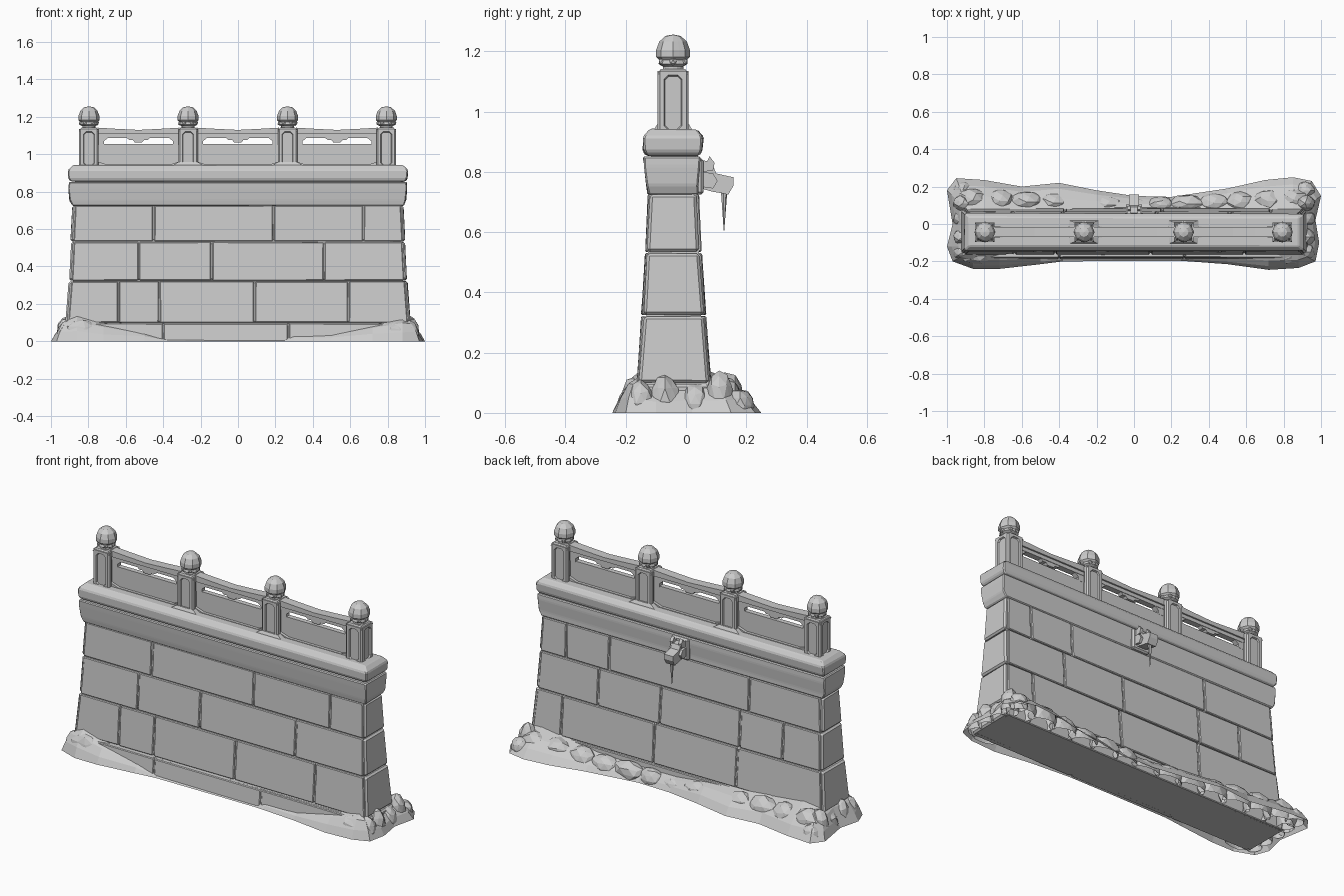
import bpy, bmesh, math, random
from mathutils import Vector, Matrix

random.seed(4)
if "Cube" in bpy.data.objects:
    bpy.data.objects.remove(bpy.data.objects["Cube"])

stone = bpy.data.materials.new("pale grey stone")
stone.use_nodes = True
stone.diffuse_color = (0.6, 0.6, 0.6, 1)
stone.node_tree.nodes["Principled BSDF"].inputs["Base Color"].default_value = (0.6, 0.6, 0.6, 1)

AXIS_Y = -0.043  # centre line of the balustrade


def finish(name, bm, closed=True, smooth=False):
    if closed:
        bmesh.ops.recalc_face_normals(bm, faces=bm.faces)
    mesh = bpy.data.meshes.new(name)
    bm.to_mesh(mesh)
    bm.free()
    mesh.materials.append(stone)
    if smooth:
        mesh.shade_smooth()
    obj = bpy.data.objects.new(name, mesh)
    bpy.context.collection.objects.link(obj)
    return obj


def bridge(bm, low, high):
    n = len(low)
    for i in range(n):
        j = (i + 1) % n
        bm.faces.new((low[i], low[j], high[j], high[i]))


def stack(name, sections, bevel=0.0, jitter=0.0):
    """Loft rectangles (z, x0, x1, y0, y1) into one closed block."""
    bm = bmesh.new()
    rings = []
    for z, x0, x1, y0, y1 in sections:
        corners = ((x0, y0), (x1, y0), (x1, y1), (x0, y1))
        rings.append([bm.verts.new((x + random.uniform(-jitter, jitter),
                                    y + random.uniform(-jitter, jitter),
                                    z + random.uniform(-jitter, jitter) * 0.6)) for x, y in corners])
    for low, high in zip(rings, rings[1:]):
        bridge(bm, low, high)
    bm.faces.new(rings[0][::-1])
    bm.faces.new(rings[-1])
    if bevel:
        bmesh.ops.bevel(bm, geom=bm.edges[:], offset=bevel, segments=1, affect='EDGES')
    return finish(name, bm)


def prism(name, outline, plane, start, end):
    """Extrude an outline: plane 'xz' runs along y, plane 'yz' runs along x."""
    bm = bmesh.new()
    place = (lambda a, b, d: (a, d, b)) if plane == 'xz' else (lambda a, b, d: (d, a, b))
    low, high = ([bm.verts.new(place(a, b, d)) for a, b in outline] for d in (start, end))
    bridge(bm, low, high)
    bm.faces.new(low[::-1])
    bm.faces.new(high)
    return finish(name, bm)


# Wall courses: z0, z1, half lengths, front y, back y, then front and back joints
courses = [
    (0.0, 0.095, 0.925, 0.925, -0.188, -0.18, 0.09, 0.085, (-0.4, 0.27), ()),
    (0.1, 0.32, 0.922, 0.905, -0.163, -0.148, 0.083, 0.066, (-0.64, -0.42, 0.09, 0.59), (-0.37, 0.15, 0.73)),
    (0.325, 0.53, 0.902, 0.892, -0.148, -0.135, 0.066, 0.052, (-0.53, -0.14, 0.46), (-0.65, -0.38, 0.12, 0.51)),
    (0.535, 0.725, 0.895, 0.885, -0.135, -0.126, 0.051, 0.042, (-0.45, 0.19, 0.67), (-0.43, 0.45, 0.72)),
]
SKIN, GAP = 0.007, 0.004
for row, (z0, z1, xa, xb, fa, fb, ba, bb, front, back) in enumerate(courses):
    stack(f"course_{row}", [(z0, -xa, xa, fa + SKIN, ba - SKIN), (z1, -xb, xb, fb + SKIN, bb - SKIN)], 0.009, 0.002)
    for side, joints in (("front", front), ("back", back)):
        cuts = [-1, *joints, 1]
        for k, (l, r) in enumerate(zip(cuts, cuts[1:])):
            spans = []
            for z, x, f, b in ((z0, xa, fa, ba), (z1, xb, fb, bb)):
                left, right = max(l, 0.012 - x) + GAP, min(r, x - 0.012) - GAP
                ys = (f, f + 0.03) if side == "front" else (b - 0.03, b)
                spans.append((z, left, right, *ys))
            stack(f"{side}_block_{row}_{k}", spans, 0.004, 0.0018)

# Hidden core filling the joints
stack("wall_core", [(0.02, -0.89, 0.89, -0.14, 0.06), (0.9, -0.87, 0.87, -0.115, 0.03)])

# Cornice and coping on top of the wall
stack("cornice", [(0.725, -0.885, 0.885, -0.126, 0.04), (0.755, -0.9, 0.9, -0.131, 0.042),
                  (0.82, -0.905, 0.905, -0.137, 0.046), (0.852, -0.903, 0.903, -0.142, 0.046)], 0.005, 0.003)
stack("coping", [(0.852, -0.89, 0.89, -0.13, 0.042), (0.868, -0.905, 0.905, -0.142, 0.053),
                 (0.915, -0.907, 0.907, -0.142, 0.057), (0.942, -0.88, 0.88, -0.118, 0.038)], 0.006, 0.003)

# Balustrade posts with sunken octagonal panels
posts = (-0.797, -0.267, 0.265, 0.793)


def post(name, cx):
    bm = bmesh.new()
    size = Matrix.Diagonal((0.104, 0.104, 0.21, 1))
    bmesh.ops.create_cube(bm, size=1, matrix=Matrix.Translation((cx, AXIS_Y, 1.03)) @ size)
    bmesh.ops.bevel(bm, geom=[e for e in bm.edges if abs(e.verts[0].co.z - e.verts[1].co.z) > 0.1],
                    offset=0.008, segments=1, affect='EDGES')
    sides = [f for f in bm.faces if abs(f.normal.z) < 0.1 and f.calc_area() > 0.01]
    bmesh.ops.inset_individual(bm, faces=sides, thickness=0.02)
    bmesh.ops.bevel(bm, geom=[v for f in sides for v in f.verts], offset=0.014, segments=1, affect='VERTICES')
    bm.normal_update()
    panels = [f for f in bm.faces if len(f.verts) == 8 and abs(f.normal.z) < 0.1]
    bmesh.ops.inset_individual(bm, faces=panels, thickness=0.004, depth=-0.008)
    finish(name, bm)


def finial(name, cx):
    """Lobed bud turned around the post axis, on a ring of small knobs."""
    profile = [(0.034, 1.13), (0.034, 1.15), (0.048, 1.158), (0.046, 1.172), (0.056, 1.182),
               (0.056, 1.205), (0.046, 1.232), (0.026, 1.251)]
    bm = bmesh.new()
    sides = 16
    rings = []
    for r, z in profile:
        ring = []
        for i in range(sides):
            a = math.tau * i / sides
            rr = r * (0.93 if i % 2 and z > 1.16 else 1)
            ring.append(bm.verts.new((cx + rr * math.cos(a), AXIS_Y + rr * math.sin(a), z)))
        rings.append(ring)
    for low, high in zip(rings, rings[1:]):
        bridge(bm, low, high)
    tip = bm.verts.new((cx, AXIS_Y, 1.256))
    for i in range(sides):
        bm.faces.new((rings[-1][i], rings[-1][(i + 1) % sides], tip))
    bm.faces.new(rings[0][::-1])
    for i in range(6):
        a = math.tau * i / 6
        spot = Matrix.Translation((cx + 0.041 * math.cos(a), AXIS_Y + 0.041 * math.sin(a), 1.166))
        bmesh.ops.create_icosphere(bm, subdivisions=1, radius=0.014, matrix=spot)
    finish(name, bm)


def square(z, cx, half):
    return (z, cx - half, cx + half, AXIS_Y - half, AXIS_Y + half)


for i, cx in enumerate(posts):
    post(f"post_{i}", cx)
    stack(f"post_cap_{i}", [square(1.125, cx, 0.052), square(1.142, cx, 0.04)])
    if 0 < i < 3:
        foot = [(0.935, cx - 0.09, cx + 0.09, AXIS_Y - 0.066, AXIS_Y + 0.066), square(0.958, cx, 0.053)]
        stack(f"post_foot_{i}", foot)
    finial(f"finial_{i}", cx)

# Panels, rails and brackets between the posts
for i, (a, b) in enumerate(zip(posts, posts[1:])):
    l, r, m = a + 0.045, b - 0.045, (a + b) / 2
    stack(f"panel_{i}", [(0.93, l, r, AXIS_Y - 0.014, AXIS_Y + 0.014), (1.055, l, r, AXIS_Y - 0.014, AXIS_Y + 0.014)])
    sill = [(l, 0.93), (r, 0.93), (r, 0.962), (r - 0.05, 0.945), (l + 0.05, 0.945), (l, 0.962)]
    prism(f"sill_{i}", sill, 'xz', AXIS_Y - 0.03, AXIS_Y + 0.03)
    rail = [(l, 1.108), (r, 1.108), (r, 1.142), (r - 0.1, 1.136), (m, 1.13), (l + 0.1, 1.136), (l, 1.142)]
    prism(f"top_rail_{i}", rail, 'xz', AXIS_Y - 0.026, AXIS_Y + 0.026)
    stack(f"under_rail_{i}", [(1.088, l, r, AXIS_Y - 0.017, AXIS_Y + 0.017), (1.11, l, r, AXIS_Y - 0.017, AXIS_Y + 0.017)])
    cloud = [(m - 0.065, 1.09), (m - 0.05, 1.076), (m - 0.03, 1.076), (m - 0.02, 1.064),
             (m + 0.02, 1.064), (m + 0.03, 1.076), (m + 0.05, 1.076), (m + 0.065, 1.09)]
    prism(f"cloud_bracket_{i}", cloud, 'xz', AXIS_Y - 0.014, AXIS_Y + 0.014)
    for tag, x, s in (("left", l, 1), ("right", r, -1)):
        bracket = [(x, 1.05), (x + s * 0.035, 1.05), (x + s * 0.035, 1.07), (x + s * 0.06, 1.09), (x, 1.09)]
        prism(f"end_bracket_{i}_{tag}", bracket, 'xz', AXIS_Y - 0.015, AXIS_Y + 0.015)

# Beast-head water spout on the back, with an icicle
stack("spout_plate", [(0.725, -0.055, 0.055, 0.03, 0.058), (0.845, -0.055, 0.055, 0.03, 0.058)], 0.008)
head = [(0.05, 0.745), (0.085, 0.735), (0.125, 0.728), (0.14, 0.724), (0.158, 0.755), (0.158, 0.782),
        (0.13, 0.788), (0.1, 0.795), (0.09, 0.82), (0.05, 0.825)]
prism("spout_head", head, 'yz', -0.028, 0.028)
for tag, s in (("left", 1), ("right", -1)):
    ear = [(0.055, 0.8), (0.09, 0.805), (0.095, 0.83), (0.078, 0.852), (0.07, 0.835), (0.052, 0.84)]
    prism(f"spout_ear_{tag}", ear, 'yz', s * 0.018, s * 0.036)
    cheek = [(0.055, 0.75), (0.09, 0.745), (0.105, 0.77), (0.09, 0.795), (0.055, 0.8)]
    prism(f"spout_cheek_{tag}", cheek, 'yz', s * 0.02, s * 0.042)
bm = bmesh.new()
bmesh.ops.create_cone(bm, cap_ends=True, segments=7, radius1=0.001, radius2=0.011, depth=0.13,
                      matrix=Matrix.Translation((0, 0.126, 0.67)))
finish("icicle", bm)

# Drifted skirt around the foot: outer x, outer y, height against the wall
drift = [(-1, -.12, .12), (-.97, -.2, .13), (-.86, -.24, .14), (-.72, -.24, .1), (-.5, -.215, .06),
         (-.38, -.2, .015), (0, -.197, .01), (.25, -.197, .015), (.3, -.2, .05), (.5, -.215, .05),
         (.72, -.245, .09), (.88, -.235, .12), (.97, -.2, .11), (.99, -.1, .1), (.97, .02, .11),
         (1, .15, .12), (.95, .23, .12), (.85, .25, .12), (.7, .235, .1), (.5, .19, .08), (.2, .145, .07),
         (0, .15, .07), (-.2, .18, .09), (-.4, .22, .1), (-.6, .2, .12), (-.8, .235, .14),
         (-.95, .245, .13), (-1, .18, .13), (-.97, 0, .13)]
bm = bmesh.new()
rings = []
for t, lift in ((0, 0), (0.22, 0.4), (0.55, 0.72), (1, 1)):
    ring = []
    for x, y, h in drift:
        inner = Vector((max(-0.89, min(0.89, x)), max(-0.155, min(0.075, y)), 0))
        p = Vector((x, y, 0)).lerp(inner, t)
        p.z = h * lift * (1 + random.uniform(-0.2, 0.2) * (0 < t < 1))
        ring.append(bm.verts.new(p))
    rings.append(ring)
for low, high in zip(rings, rings[1:]):
    bridge(bm, low, high)
bmesh.ops.remove_doubles(bm, verts=bm.verts[:], dist=0.002)
finish("drift_skirt", bm, closed=False)


def lump(name, x, y, rx, ry, h):
    """Faceted mound cut off at ground level."""
    bm = bmesh.new()
    bmesh.ops.create_icosphere(bm, subdivisions=2, radius=1)
    for v in bm.verts:
        k = random.uniform(0.9, 1.04)
        v.co = Vector((x + v.co.x * rx * k, y + v.co.y * ry * k, h * 0.3 + v.co.z * h * 0.7 * k))
    bmesh.ops.bisect_plane(bm, geom=bm.verts[:] + bm.edges[:] + bm.faces[:], plane_co=(0, 0, 0.001),
                           plane_no=(0, 0, -1), clear_outer=True)
    finish(name, bm)


# Mounds along the back, the ends and the front corners
for i in range(13):
    x = -0.86 + i * 0.143
    far = abs(x) / 0.9
    h = 0.07 + 0.05 * far + (0.015 if x < -0.3 else 0) + random.uniform(-0.012, 0.012)
    lump(f"back_mound_{i}", x, 0.095 + 0.035 * far, random.uniform(0.07, 0.1), 0.045 + 0.025 * far, h)
for i, s in enumerate((-1, 1)):
    for k, (y, h) in enumerate(((-0.15, 0.11), (-0.07, 0.13), (0.03, 0.1), (0.11, 0.14), (0.18, 0.08))):
        lump(f"end_mound_{i}_{k}", s * 0.915, y, 0.055, 0.05, h)
    lump(f"front_mound_{i}", s * 0.84, -0.175, 0.09, 0.045, 0.125 - 0.02 * i)
